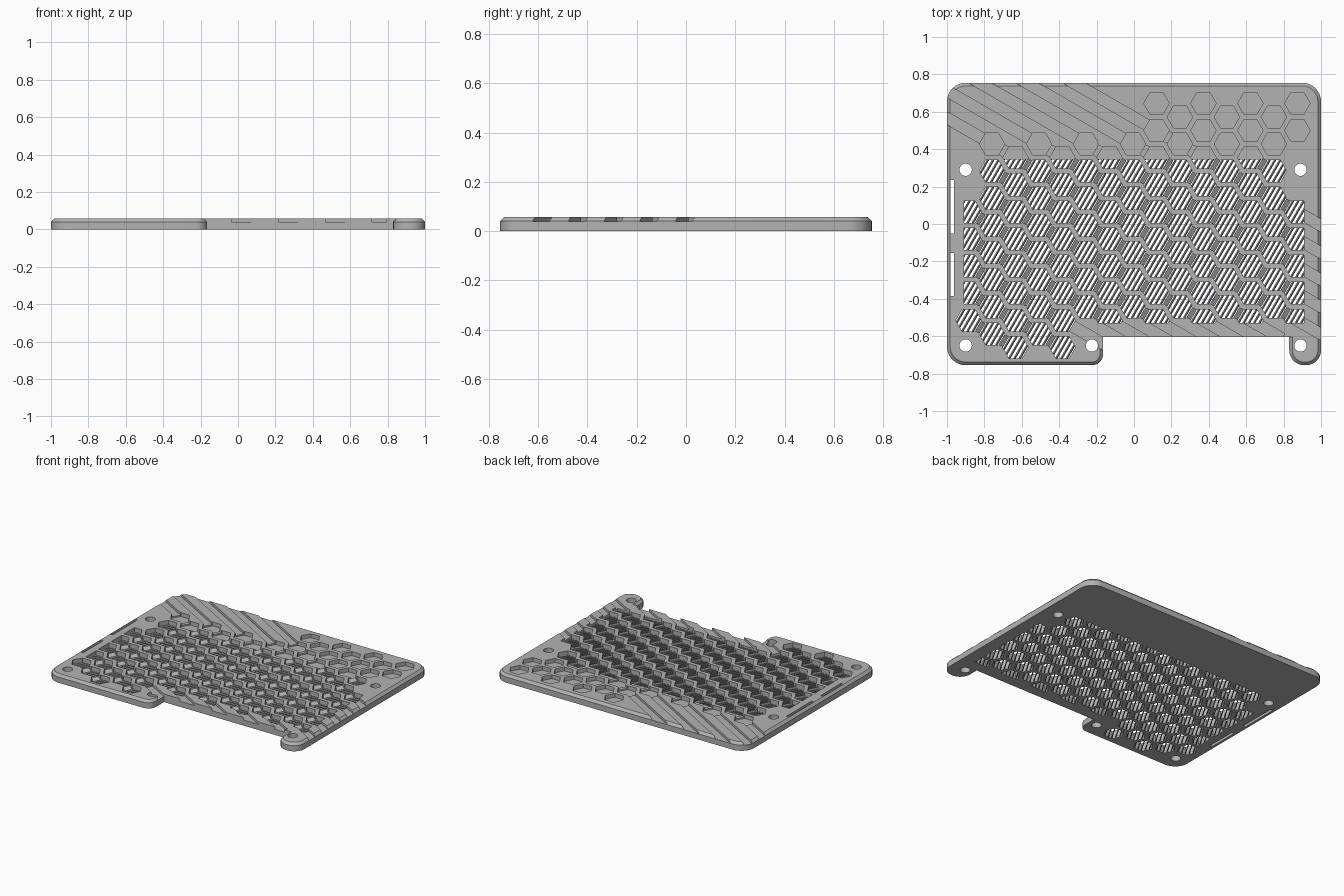
import bpy, bmesh, math
from mathutils import Vector

cube = bpy.data.objects.get("Cube")
if cube:
    bpy.data.objects.remove(cube)

TOP, FLOOR, CHAMFER = 0.058, 0.04, 0.017
PITCH = 0.145
COL = PITCH * math.cos(math.radians(30))
APO = 0.059
R = APO / math.cos(math.radians(30))
TAN = math.tan(math.radians(30))
ALONG = Vector((math.cos(math.radians(30)), -0.5))   # groove direction
ACROSS = Vector((0.5, math.cos(math.radians(30))))   # fin direction
SCREWS = [(-0.9, 0.29), (0.89, 0.29), (-0.9, -0.65), (-0.225, -0.65), (0.89, -0.65)]

grey = bpy.data.materials.new("plain grey")
grey.use_nodes = True
grey.diffuse_color = (0.45, 0.45, 0.45, 1)
grey.node_tree.nodes["Principled BSDF"].inputs["Base Color"].default_value = (0.45, 0.45, 0.45, 1)


def loft(bm, loops):
    rings = [[bm.verts.new(p) for p in loop] for loop in loops]
    n = len(rings[0])
    for a, b in zip(rings, rings[1:]):
        for i in range(n):
            j = (i + 1) % n
            bm.faces.new((a[i], a[j], b[j], b[i]))
    bm.faces.new(rings[0][::-1])
    bm.faces.new(rings[-1])


def prism(bm, pts, z0, z1):
    loft(bm, [[(x, y, z) for x, y in pts] for z in (z0, z1)])


def bar(bm, centre, section, half):
    """Extrude an (along, z) section sideways across the groove direction."""
    loops = []
    for t in (-half, half):
        loop = []
        for s, z in section:
            p = Vector(centre) + ALONG * s + ACROSS * t
            loop.append((p.x, p.y, z))
        loops.append(loop)
    loft(bm, loops)


def ngon(x, y, r, n):
    return [(x + r * math.cos(math.tau * i / n), y + r * math.sin(math.tau * i / n)) for i in range(n)]


def clip(pts, axis, limit, sign):
    """Keep the part of a polygon where sign * coordinate <= sign * limit."""
    out = []
    for a, b in zip(pts, pts[1:] + pts[:1]):
        da, db = sign * (a[axis] - limit), sign * (b[axis] - limit)
        if da <= 0:
            out.append(a)
        if da * db < 0:
            f = da / (da - db)
            out.append((a[0] + f * (b[0] - a[0]), a[1] + f * (b[1] - a[1])))
    return out


def make(name, bm):
    bmesh.ops.recalc_face_normals(bm, faces=bm.faces[:])
    mesh = bpy.data.meshes.new(name)
    bm.to_mesh(mesh)
    bm.free()
    ob = bpy.data.objects.new(name, mesh)
    mesh.materials.append(grey)
    bpy.context.collection.objects.link(ob)
    return ob


def cut(target, bm):
    cutter = make("cutter", bm)
    cutter.hide_render = True
    mod = target.modifiers.new("cut", "BOOLEAN")
    mod.operation, mod.solver, mod.object = "DIFFERENCE", "EXACT", cutter
    bpy.context.view_layer.objects.active = target
    bpy.ops.object.modifier_apply(modifier=mod.name)
    bpy.data.objects.remove(cutter)


def outline(inset, z):
    """Plate outline with rounded corners and a wide notch in the front edge."""
    pts = []

    def corner(x, y, r, start):
        sx = 1 if start in (180, 90) else -1
        sy = 1 if start in (180, 270) else -1
        for i in range(9):
            a = math.radians(start + i * 90 / 8)
            pts.append((x + sx * r + (r - inset) * math.cos(a),
                        y + sy * r + (r - inset) * math.sin(a), z))

    corner(-1, -0.755, 0.1, 180)
    corner(-0.165, -0.755, 0.06, 270)
    pts.append((-0.165 - inset, -0.605, z))
    pts.append((0.83 + inset, -0.605, z))
    corner(0.83, -0.755, 0.08, 180)
    corner(1, -0.755, 0.08, 270)
    corner(1, 0.755, 0.1, 0)
    corner(-1, 0.755, 0.1, 90)
    return pts


# Plate with a chamfered upper edge
bm = bmesh.new()
loft(bm, [outline(0, 0), outline(0, TOP - CHAMFER), outline(CHAMFER, TOP)])
plate = make("vented_plate", bm)

# Honeycomb cell centres
cells = []
for k in range(-8, 7):
    for n in range(11):
        x, y = 0.12 + k * COL, 0.645 - n * PITCH - (PITCH / 2 if k % 2 else 0)
        near_screw = any(math.hypot(x - a, y - b) < 0.12 for a, b in SCREWS)
        too_high = y > (0.66 if k >= 0 else 0.44)
        too_low = y < (-0.53 if k >= -2 else -0.67)
        if not (near_screw or too_high or too_low):
            cells.append((k, x, y))
vents = [c for c in cells if c[2] < 0.36]

# Shallow hexagon pockets, then open vent cells
bm = bmesh.new()
for k, x, y in cells:
    if y > 0.34:
        prism(bm, ngon(x, y, R, 6), 0.03, 0.1)
cut(plate, bm)
bm = bmesh.new()
for k, x, y in vents:
    pts = clip(ngon(x, y, R, 6), 1, 0.345, 1)
    if k >= -2:
        pts = clip(pts, 1, -0.53, -1)
    if k == 6 or (k == -8 and y > -0.5):
        pts = clip(pts, 0, math.copysign(0.91, k), math.copysign(1, k))
    prism(bm, pts, -0.05, 0.1)
cut(plate, bm)

# Diagonal grooves running through the rows of cells
bm = bmesh.new()
for i in range(12):
    c = 0.569 - i * PITCH
    x0 = -1.4 if i < 5 else (-0.757 if i < 7 else -0.884)
    x1 = {5: 0.79, 10: -0.38, 11: -0.633}.get(i, 1.2)
    s0, s1 = x0 / ALONG.x, x1 / ALONG.x
    bar(bm, (0, c), [(s0, FLOOR), (s1, FLOOR), (s1, 0.1), (s0, 0.1)], 0.03)
cut(plate, bm)

# Sloped bridges between neighbouring vent cells
bm = bmesh.new()
for k, x, y in vents:
    if any(math.hypot(x + COL - a, y - PITCH / 2 - b) < 0.01 for _, a, b in vents):
        bar(bm, (x, y), [(0.055, 0.042), (0.09, 0.02), (0.09, 0.1), (0.055, 0.1)], 0.029)
cut(plate, bm)

# Screw holes and the two long edge slots
bm = bmesh.new()
for x, y in SCREWS:
    prism(bm, ngon(x, y, 0.033, 24), -0.05, 0.1)
for y0, y1 in ((-0.05, 0.235), (-0.385, -0.155)):
    prism(bm, [(-0.982, y0), (-0.962, y0), (-0.962, y1), (-0.982, y1)], -0.05, 0.1)
cut(plate, bm)

# Slanted louvre fins inside every vent cell
bm = bmesh.new()
for k, x, y in vents:
    for i in range(-2, 3):
        s = i * 0.0245
        bar(bm, (x, y), [(s, 0.001), (s + 0.006, 0.001), (s, 0.028), (s - 0.006, 0.028)],
            R - abs(s) * TAN + 0.002)
fins = make("louvre_fins", bm)

for ob in (plate, fins):
    bpy.ops.object.select_all(action="DESELECT")
    ob.select_set(True)
    bpy.context.view_layer.objects.active = ob
    bpy.ops.object.shade_smooth_by_angle(angle=math.radians(25))
